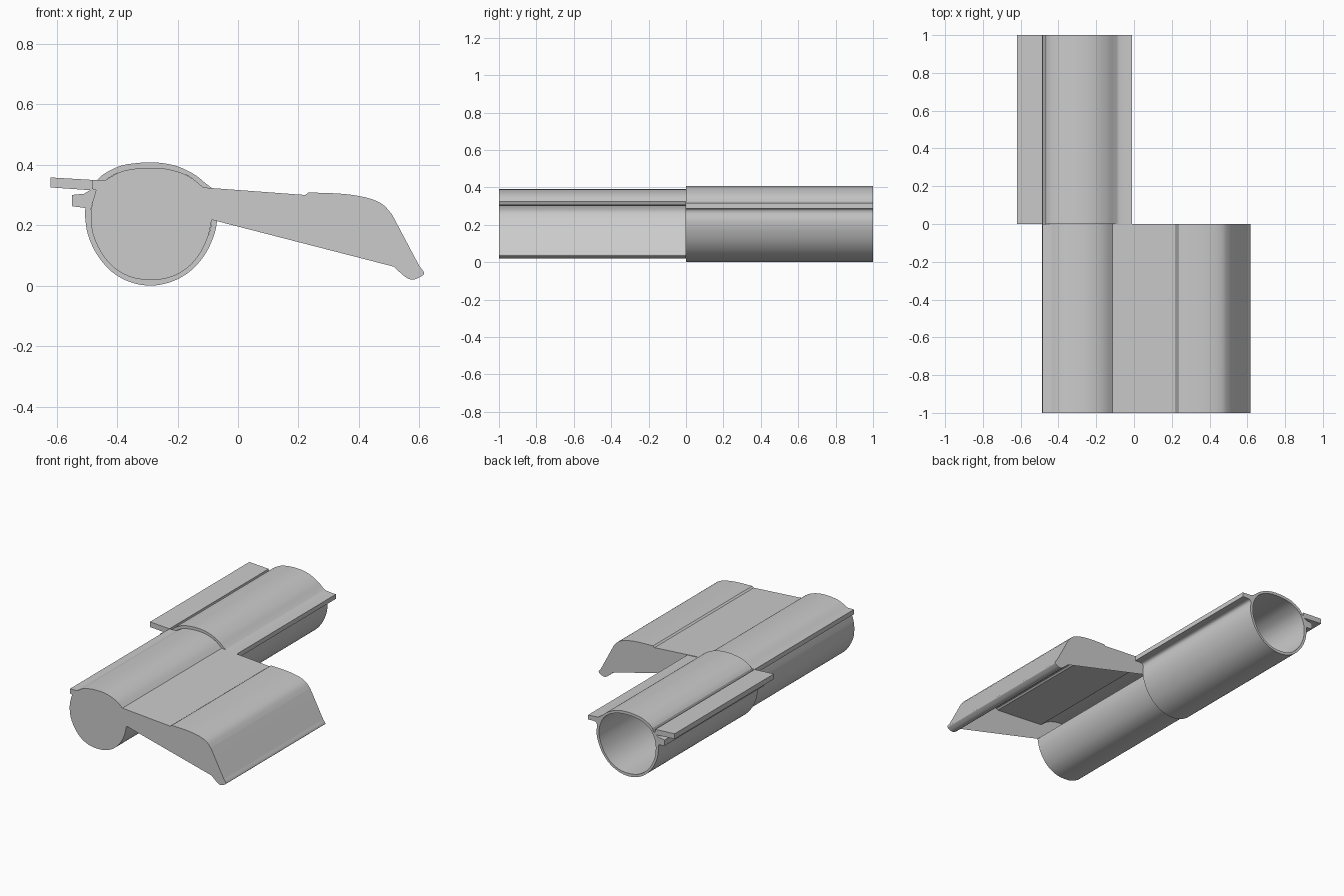
import bpy, bmesh, math
from mathutils import Vector

if "Cube" in bpy.data.objects:
    bpy.data.objects.remove(bpy.data.objects["Cube"])


def smooth(pts, closed=False, steps=5):
    """Catmull-Rom run through the given 2D points."""
    p = [Vector(q) for q in pts]
    n = len(p)
    out = []
    for i in range(n if closed else n - 1):
        if closed:
            a, b, c, d = (p[(i + k) % n] for k in (-1, 0, 1, 2))
        else:
            a, b, c, d = p[max(i - 1, 0)], p[i], p[i + 1], p[min(i + 2, n - 1)]
        for s in range(steps):
            t = s / steps
            out.append(0.5 * (2 * b + (c - a) * t + (2 * a - 5 * b + 4 * c - d) * t**2
                              + (3 * b - a - 3 * c + d) * t**3))
    if not closed:
        out.append(p[-1])
    return out


def extrude_profile(name, loops, y_mid, open_underside=False):
    """Fill x/z loops (inner loops become holes) and extrude 1 unit along y."""
    cu = bpy.data.curves.new(name, 'CURVE')
    cu.dimensions = '2D'
    cu.fill_mode = 'BOTH'
    cu.extrude = 0.5
    for loop in loops:
        sp = cu.splines.new('POLY')
        sp.points.add(len(loop) - 1)
        for pt, co in zip(sp.points, loop):
            pt.co = (co[0], co[1], 0, 1)
        sp.use_cyclic_u = True
    ob = bpy.data.objects.new(name, cu)
    bpy.context.collection.objects.link(ob)
    ob.location.y = y_mid
    ob.rotation_euler.x = math.pi / 2
    bpy.ops.object.select_all(action='DESELECT')
    ob.select_set(True)
    bpy.context.view_layer.objects.active = ob
    bpy.ops.object.convert(target='MESH')
    bm = bmesh.new()
    bm.from_mesh(ob.data)
    bmesh.ops.remove_doubles(bm, verts=bm.verts, dist=1e-5)
    bmesh.ops.recalc_face_normals(bm, faces=bm.faces)
    if open_underside:
        # The slat is an open shell: drop its large flat bottom face
        bottom = [f for f in bm.faces if f.normal.y < -0.9 and f.calc_area() > 0.2]
        bmesh.ops.delete(bm, geom=bottom, context='FACES')
    bm.to_mesh(ob.data)
    bm.free()
    bpy.ops.object.shade_smooth_by_angle(angle=math.radians(25))
    return ob


# Shared round core: top run (left to right) and bottom run (right to left)
core_top = [(-.437, .35), (-.39, .376), (-.34, .387), (-.29, .39), (-.24, .387),
            (-.19, .374), (-.15, .354), (-.115, .325)]
core_low = [(-.087, .218), (-.10, .16), (-.13, .10), (-.175, .053), (-.23, .026),
            (-.29, .019), (-.35, .027), (-.405, .055), (-.45, .105), (-.48, .17),
            (-.487, .23), (-.482, .275)]

# Front half: solid core with a curved slat and a small ledge
slat_top = [(.233, .308), (.31, .306), (.38, .300), (.44, .287), (.48, .268), (.51, .235)]
slat_tip = [(.60, .065), (.616, .042), (.605, .030), (.58, .020), (.555, .028), (.515, .063)]
front = (smooth(core_top) + [(.222, .300)] + smooth(slat_top) + smooth(slat_tip)
         + smooth(core_low) + [(-.47, .316), (-.484, .32), (-.484, .35)])
extrude_profile("slat_with_core", [front], -0.5, open_underside=True)

# Back half: hollow tube with a right flange and grooved left lips
tube_top = [(-.464, .352), (-.44, .372), (-.39, .396), (-.34, .405), (-.29, .408),
            (-.24, .404), (-.19, .391), (-.14, .365), (-.10, .333), (-.075, .32), (-.01, .315)]
tube_low = [(-.01, .286), (-.055, .287), (-.072, .27), (-.069, .22), (-.08, .165),
            (-.11, .102), (-.158, .048), (-.22, .013), (-.29, 0), (-.36, .013),
            (-.42, .048), (-.468, .105), (-.497, .17), (-.506, .23), (-.505, .257)]
lips = [(-.55, .263), (-.55, .30), (-.51, .304), (-.49, .316), (-.62, .325), (-.62, .358),
        (-.484, .35), (-.482, .33), (-.471, .33)]
hole = smooth(core_top[:-1] + [(-.115, .32), (-.093, .27)] + core_low + [(-.465, .318)], closed=True)
extrude_profile("tube_with_flanges", [smooth(tube_top) + smooth(tube_low) + lips, hole], 0.5)
